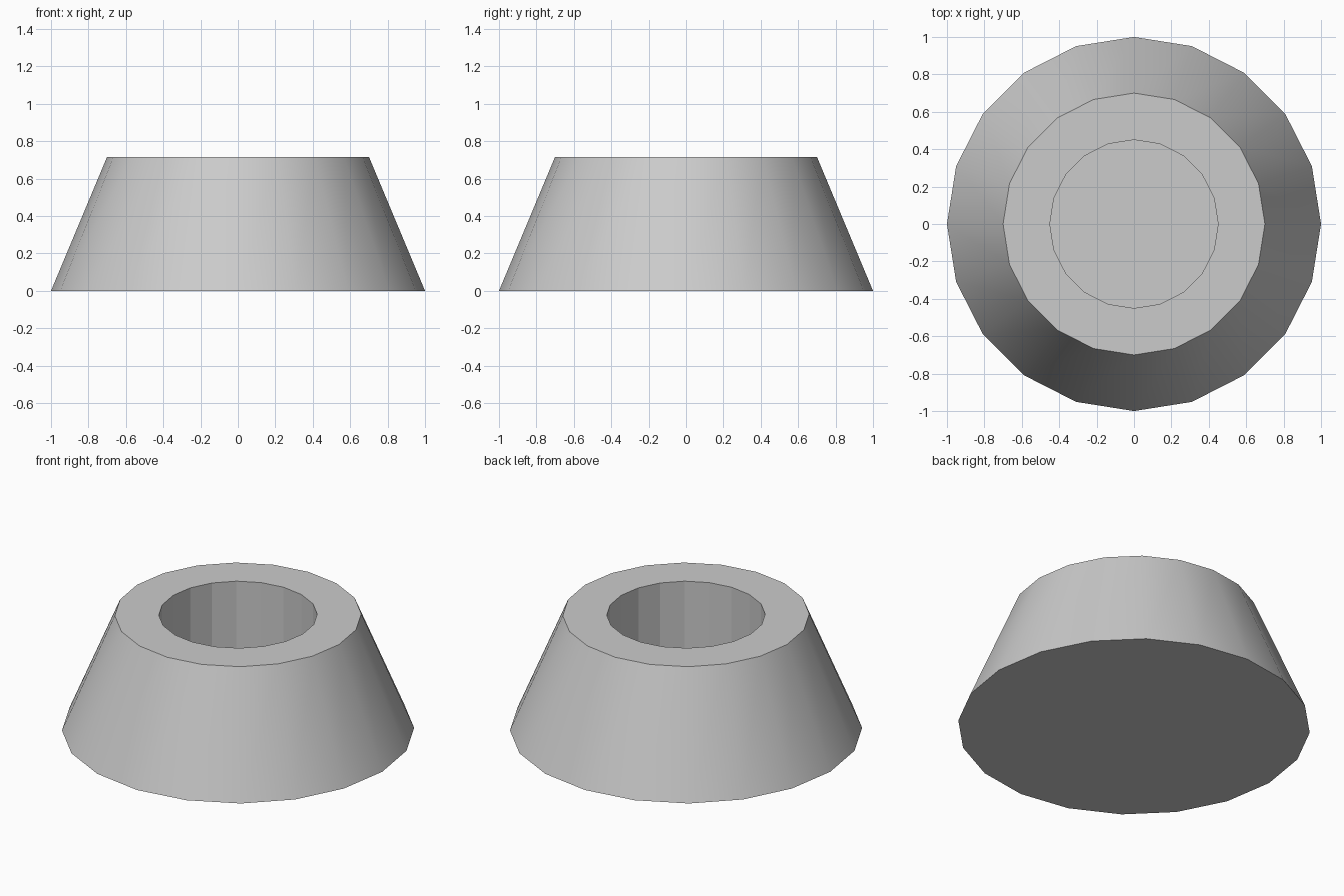
import bpy, bmesh, math

if "Cube" in bpy.data.objects:
    bpy.data.objects.remove(bpy.data.objects["Cube"])

SIDES = 20
# Radius and height of each ring: foot, outer rim, inner rim, socket floor
PROFILE = [(1.0, 0.0), (0.70, 0.717), (0.45, 0.717), (0.45, 0.10)]

bm = bmesh.new()
rings = []
for r, z in PROFILE:
    angles = [2 * math.pi * i / SIDES for i in range(SIDES)]
    rings.append([bm.verts.new((r * math.cos(a), r * math.sin(a), z)) for a in angles])

# Tapered outer wall (smooth), flat rim and faceted socket wall
for band, (lower, upper) in enumerate(zip(rings, rings[1:])):
    for i in range(SIDES):
        j = (i + 1) % SIDES
        face = bm.faces.new((lower[i], lower[j], upper[j], upper[i]))
        face.smooth = band == 0

# Solid underside and socket floor
bm.faces.new(rings[0][::-1])
bm.faces.new(rings[-1])

# Keep the foot and rim edges crisp
for e in bm.edges:
    if len({round(v.co.z, 3) for v in e.verts}) == 1:
        e.smooth = False

mesh = bpy.data.meshes.new("tapered_base")
bm.to_mesh(mesh)
bm.free()
base = bpy.data.objects.new("tapered_base", mesh)
bpy.context.collection.objects.link(base)
